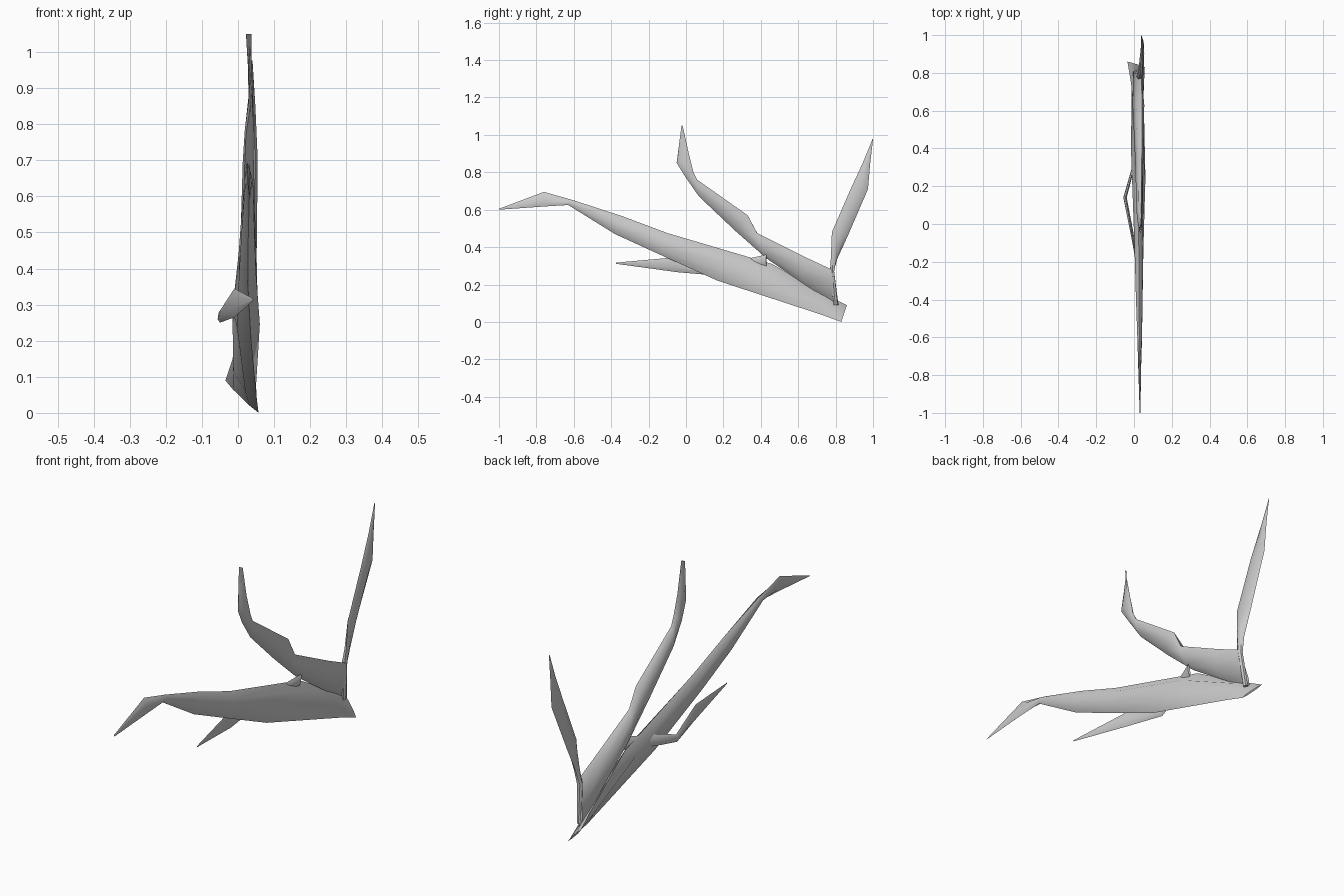
import bpy, bmesh, math
from mathutils import Vector


def limb(name, sections, sides=6):
    """Loft a tapered limb. Section = (upper edge xyz, lower edge xyz, half thickness)."""
    secs = [(Vector(a), Vector(b), t) for a, b, t in sections]
    mids = [(a + b) / 2 for a, b, t in secs]
    bm = bmesh.new()
    rings = []
    for i, (a, b, t) in enumerate(secs):
        u = (a - b) / 2
        tangent = mids[min(i + 1, len(mids) - 1)] - mids[max(i - 1, 0)]
        v = u.cross(tangent).normalized() * t
        rings.append([bm.verts.new(mids[i] + u * math.cos(k * math.tau / sides)
                                   + v * math.sin(k * math.tau / sides))
                      for k in range(sides)])
    for r, s in zip(rings, rings[1:]):
        for k in range(sides):
            n = (k + 1) % sides
            bm.faces.new((r[k], r[n], s[n], s[k]))
    bm.faces.new(rings[0])
    bm.faces.new(rings[-1][::-1])
    bmesh.ops.recalc_face_normals(bm, faces=bm.faces)
    mesh = bpy.data.meshes.new(name)
    bm.to_mesh(mesh)
    bm.free()
    obj = bpy.data.objects.new(name, mesh)
    bpy.context.collection.objects.link(obj)
    bpy.ops.object.select_all(action='DESELECT')
    obj.select_set(True)
    bpy.context.view_layer.objects.active = obj
    bpy.ops.object.shade_smooth_by_angle(angle=math.radians(50))
    return obj


# Long low stem, from the base at the back to the hooked front tip
limb("main_stem", [
    ((-0.035, 0.86, 0.09), (0.057, 0.83, 0.0), 0.004),
    ((-0.015, 0.74, 0.15), (0.052, 0.72, 0.04), 0.020),
    ((0.010, 0.46, 0.31), (0.035, 0.17, 0.22), 0.037),
    ((0.025, -0.10, 0.475), (0.027, -0.14, 0.36), 0.027),
    ((0.027, -0.34, 0.565), (0.028, -0.38, 0.47), 0.021),
    ((0.028, -0.60, 0.65), (0.032, -0.63, 0.625), 0.013),
    ((0.025, -0.76, 0.695), (0.035, -0.76, 0.617), 0.006),
    ((0.030, -1.0, 0.605), (0.034, -1.0, 0.60), 0.001),
])

# Middle branch, rising forward then turning upright
limb("middle_branch", [
    ((0.040, 0.78, 0.28), (-0.005, 0.81, 0.085), 0.012),
    ((0.042, 0.64, 0.345), (0.005, 0.62, 0.21), 0.026),
    ((0.042, 0.38, 0.475), (0.012, 0.43, 0.34), 0.021),
    ((0.040, 0.33, 0.57), (0.015, 0.26, 0.49), 0.016),
    ((0.038, 0.06, 0.76), (0.018, 0.07, 0.67), 0.012),
    ((0.040, 0.04, 0.80), (0.022, 0.0, 0.77), 0.010),
    ((0.036, 0.015, 0.90), (0.034, -0.05, 0.85), 0.006),
    ((0.038, -0.018, 1.05), (0.022, -0.024, 1.05), 0.001),
])

# Rear branch, nearly upright
limb("rear_branch", [
    ((0.010, 0.815, 0.09), (0.015, 0.79, 0.09), 0.010),
    ((0.020, 0.79, 0.27), (0.035, 0.77, 0.27), 0.014),
    ((0.028, 0.81, 0.34), (0.042, 0.775, 0.35), 0.012),
    ((0.034, 0.865, 0.46), (0.045, 0.78, 0.48), 0.012),
    ((0.045, 0.973, 0.71), (0.047, 0.88, 0.71), 0.009),
    ((0.043, 0.985, 0.85), (0.043, 0.945, 0.85), 0.006),
    ((0.040, 1.0, 0.977), (0.038, 0.997, 0.977), 0.001),
])

# Thin side prong, bowing out left of the stem and passing under it
limb("side_prong", [
    ((0.040, 0.43, 0.36), (0.030, 0.43, 0.30), 0.006),
    ((-0.015, 0.25, 0.32), (-0.020, 0.25, 0.265), 0.007),
    ((-0.045, 0.14, 0.285), (-0.050, 0.14, 0.25), 0.009),
    ((-0.010, -0.06, 0.345), (-0.010, -0.04, 0.265), 0.008),
    ((0.042, -0.375, 0.317), (0.042, -0.375, 0.311), 0.001),
])
